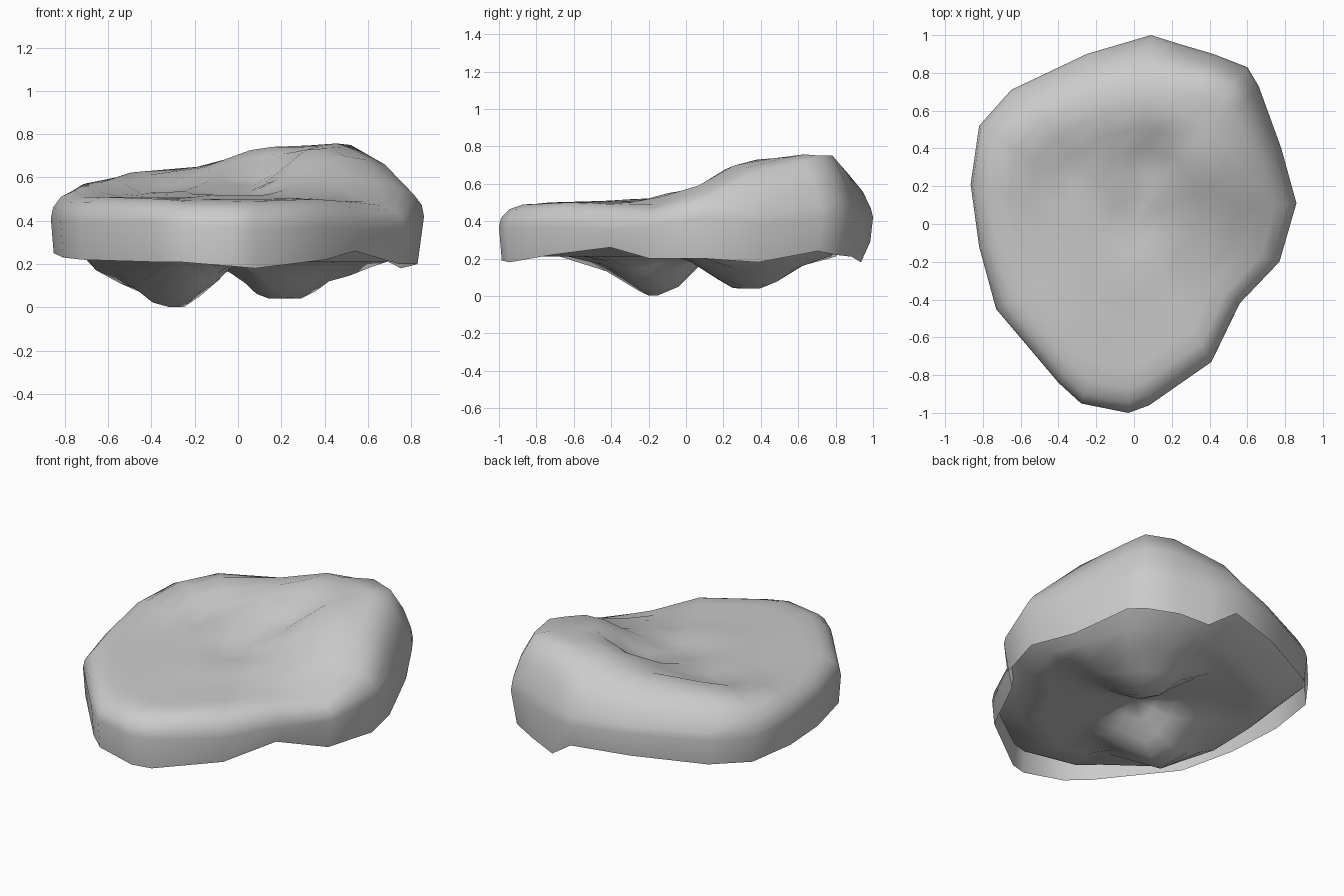
import bpy, bmesh, math

if "Cube" in bpy.data.objects:
    bpy.data.objects.remove(bpy.data.objects["Cube"])

# Outline points: x, y, skirt bottom z, skirt crease z, shoulder z
RIM = [
    (-.03, -1.0, .19, .37, .49), (.08, -.96, .18, .36, .49), (.41, -.73, .22, .37, .50),
    (.56, -.42, .26, .36, .49), (.77, -.20, .20, .37, .47), (.86, .11, .20, .42, .55),
    (.78, .40, .18, .38, .66), (.66, .73, .24, .41, .72), (.60, .83, .22, .43, .75),
    (.42, .90, .21, .42, .75), (.25, .95, .18, .40, .70), (.09, 1.0, .29, .42, .65),
    (-.25, .90, .28, .42, .60), (-.65, .71, .26, .41, .60), (-.82, .52, .25, .40, .57),
    (-.865, .21, .25, .41, .54), (-.82, -.12, .23, .40, .51), (-.73, -.45, .22, .39, .51),
    (-.40, -.84, .21, .39, .50), (-.28, -.95, .21, .38, .49)]

# Height samples inside the top: x, y, z
TOP = [
    (0, -.6, .50), (-.4, -.3, .505), (.3, -.3, .50), (-.55, 0, .50), (0, 0, .50),
    (.45, .02, .56), (.52, .24, .71), (-.4, .25, .52), (.05, .3, .55), (.4, .4, .745),
    (.45, .65, .785), (.15, .62, .75), (.19, .72, .77), (.07, .76, .735), (-.19, .69, .67),
    (-.15, .55, .64), (-.5, .54, .645), (-.6, .4, .58)]
SHOULDER = 0.87
SAMPLES = TOP + [(x * SHOULDER, y * SHOULDER, s) for x, y, b, c, s in RIM]


def top_z(x, y):
    total = weight = 0
    for px, py, pz in SAMPLES:
        w = 1 / (((x - px) ** 2 + (y - py) ** 2) ** 1.6 + 6e-4)
        total += w * pz
        weight += w
    return total / weight


def bump(x, y, cx, cy, left, right, front, back, depth):
    u = (x - cx) / (right if x > cx else left)
    v = (y - cy) / (back if y > cy else front)
    return depth * min(1, max(0, 1.35 * (1 - math.hypot(u, v))))


def under_z(x, y):
    return .21 - bump(x, y, -.29, -.16, .44, .29, .36, .28, .208) \
               - bump(x, y, .17, .34, .24, .50, .36, .36, .17)


bm = bmesh.new()
count = len(RIM)


def ring(scale, height):
    verts = []
    for p in RIM:
        s = scale(p) if callable(scale) else scale
        x, y = p[0] * s, p[1] * s
        verts.append(bm.verts.new((x, y, height(p, x, y))))
    return verts


def bridge(a, b):
    for i in range(count):
        j = (i + 1) % count
        bm.faces.new((a[i], a[j], b[j], b[i]))


def base_scale(p):
    # The right wall leans in more than the others
    return .965 if p[0] > .5 else .985


def lip(flat, rounded):
    # Tall back slopes are straighter than the low front lip
    return lambda p, x, y: p[3] + (p[4] - p[3]) * (flat if p[4] - p[3] > .17 else rounded)


# Underside edge is recessed inside the skirt
rings = []
for s in (.13, .24, .34, .44, .54, .66, .8):
    rings.append(ring(s, lambda p, x, y: under_z(x, y)))
rings.append(ring(lambda p: base_scale(p) - .012, lambda p, x, y: min(p[2] + .13, p[3] - .04)))
# Skirt, rounded lip and shoulder
rings.append(ring(base_scale, lambda p, x, y: p[2]))
rings.append(ring(1.0, lambda p, x, y: p[3]))
rings.append(ring(.988, lip(.22, .4)))
rings.append(ring(.945, lip(.6, .78)))
rings.append(ring(SHOULDER, lambda p, x, y: p[4]))
# Dished top with raised back ridge
for s in (.76, .64, .52, .4, .28, .14):
    rings.append(ring(s, lambda p, x, y: top_z(x, y)))
for a, b in zip(rings, rings[1:]):
    bridge(a, b)

# Close the centres
for loop, z in ((rings[0], under_z(0, 0)), (rings[-1], top_z(0, 0))):
    centre = bm.verts.new((0, 0, z))
    for i in range(count):
        bm.faces.new((loop[i], loop[(i + 1) % count], centre))

bmesh.ops.recalc_face_normals(bm, faces=bm.faces)
mesh = bpy.data.meshes.new("rock_slab")
bm.to_mesh(mesh)
bm.free()
rock = bpy.data.objects.new("rock_slab", mesh)
bpy.context.collection.objects.link(rock)
bpy.context.view_layer.objects.active = rock
rock.select_set(True)
bpy.ops.object.shade_smooth_by_angle(angle=math.radians(50))
